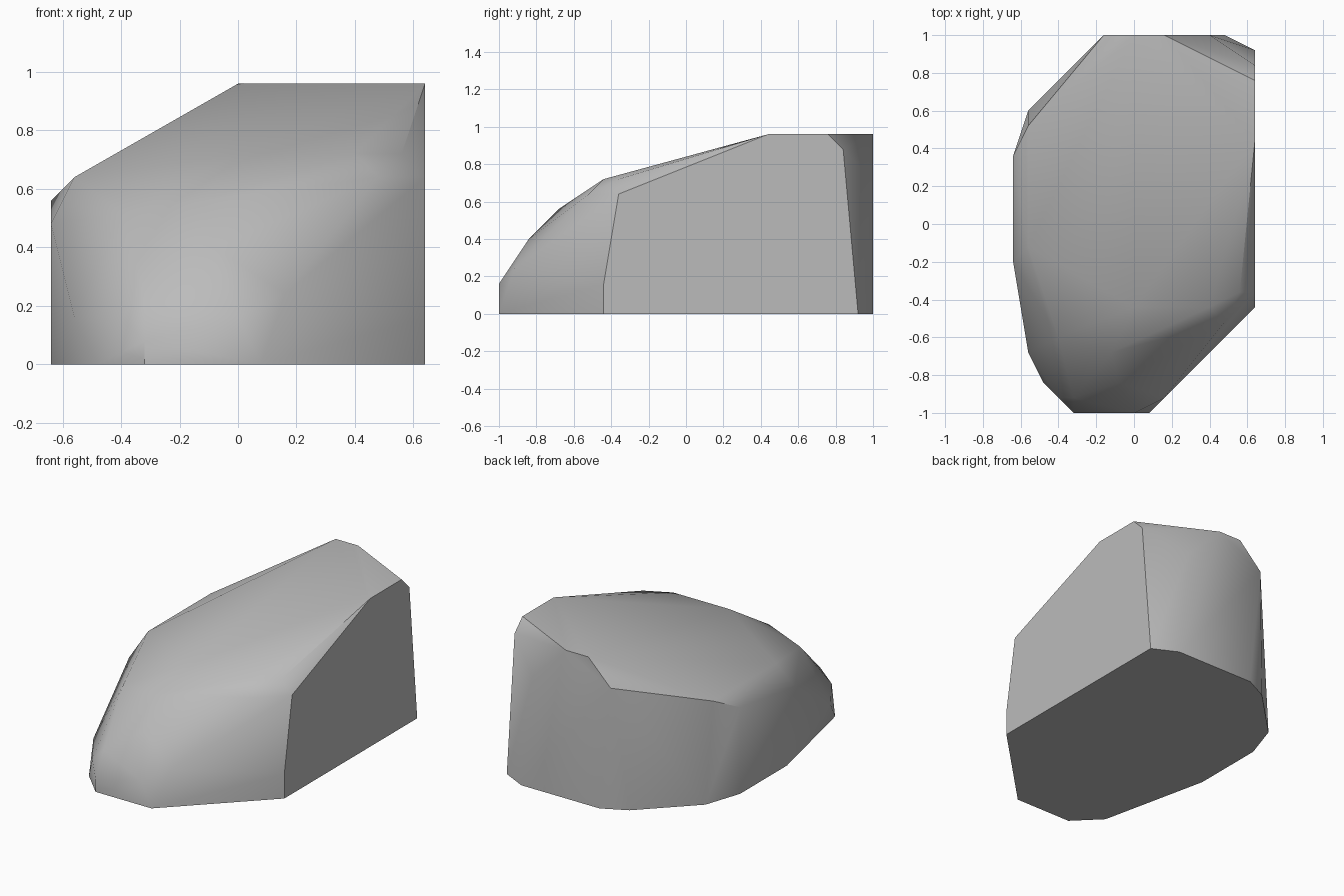
import bpy
import bmesh
import math

# Remove the default cube only
default_cube = bpy.data.objects.get("Cube")
if default_cube:
    bpy.data.objects.remove(default_cube, do_unlink=True)

# Stone material
stone = bpy.data.materials.new("grey_stone")
stone.use_nodes = True
grey = (0.5, 0.5, 0.5, 1.0)
stone.diffuse_color = grey
shader = next(n for n in stone.node_tree.nodes if n.type == "BSDF_PRINCIPLED")
shader.inputs["Base Color"].default_value = grey
shader.inputs["Roughness"].default_value = 0.9

UNIT = 0.04  # contour points are measured in this step


def contour(height, *corners):
    """Corner points of the boulder at one height."""
    return [(x * UNIT, y * UNIT, height * UNIT) for x, y in corners]


# Corners from the ground to the crown
base = contour(0, (-8, -25), (2, -25), (16, -11), (16, 23), (12, 25), (-2, 25),
               (-6, 23), (-14, 15), (-16, 9), (-16, -3), (-12, -21))
toe = contour(2, (-8, -25))
lower_nose = contour(4, (0, -25), (-10, -23), (-14, -17), (16, -11))
upper_nose = contour(6, (4, -23), (-8, -23))
brow = (contour(10, (-2, -21)) + contour(13, (-10, -15)) + contour(14, (-3, -17)))
side_ledge = contour(12, (-16, -5)) + contour(14, (-16, 9))
flank = contour(16, (-14, -3), (-14, 13), (12, -13), (16, -9))
shoulder = contour(18, (0, -11), (10, -11), (14, -9), (10, 25))
rear_rim = contour(20, (-4, 25)) + contour(22, (16, 21))
crown = contour(24, (0, 25), (4, 25), (16, 19), (16, 11))

# Wrap the corners in one faceted skin
bm = bmesh.new()
for layer in (base, toe, lower_nose, upper_nose, brow, side_ledge, flank,
              shoulder, rear_rim, crown):
    for point in layer:
        bm.verts.new(point)
hull = bmesh.ops.convex_hull(bm, input=bm.verts[:])
inside = {g for g in hull["geom_interior"] + hull["geom_unused"]
          if isinstance(g, bmesh.types.BMVert)}
bmesh.ops.delete(bm, geom=list(inside), context="VERTS")
bmesh.ops.dissolve_limit(bm, angle_limit=math.radians(1),
                         verts=bm.verts[:], edges=bm.edges[:])
bmesh.ops.recalc_face_normals(bm, faces=bm.faces[:])

mesh = bpy.data.meshes.new("boulder")
bm.to_mesh(mesh)
bm.free()
mesh.materials.append(stone)
boulder = bpy.data.objects.new("boulder", mesh)
bpy.context.collection.objects.link(boulder)

# Soft weathered facets with crisp main corners
bpy.ops.object.select_all(action="DESELECT")
boulder.select_set(True)
bpy.context.view_layer.objects.active = boulder
bpy.ops.object.shade_smooth_by_angle(angle=math.radians(32))
